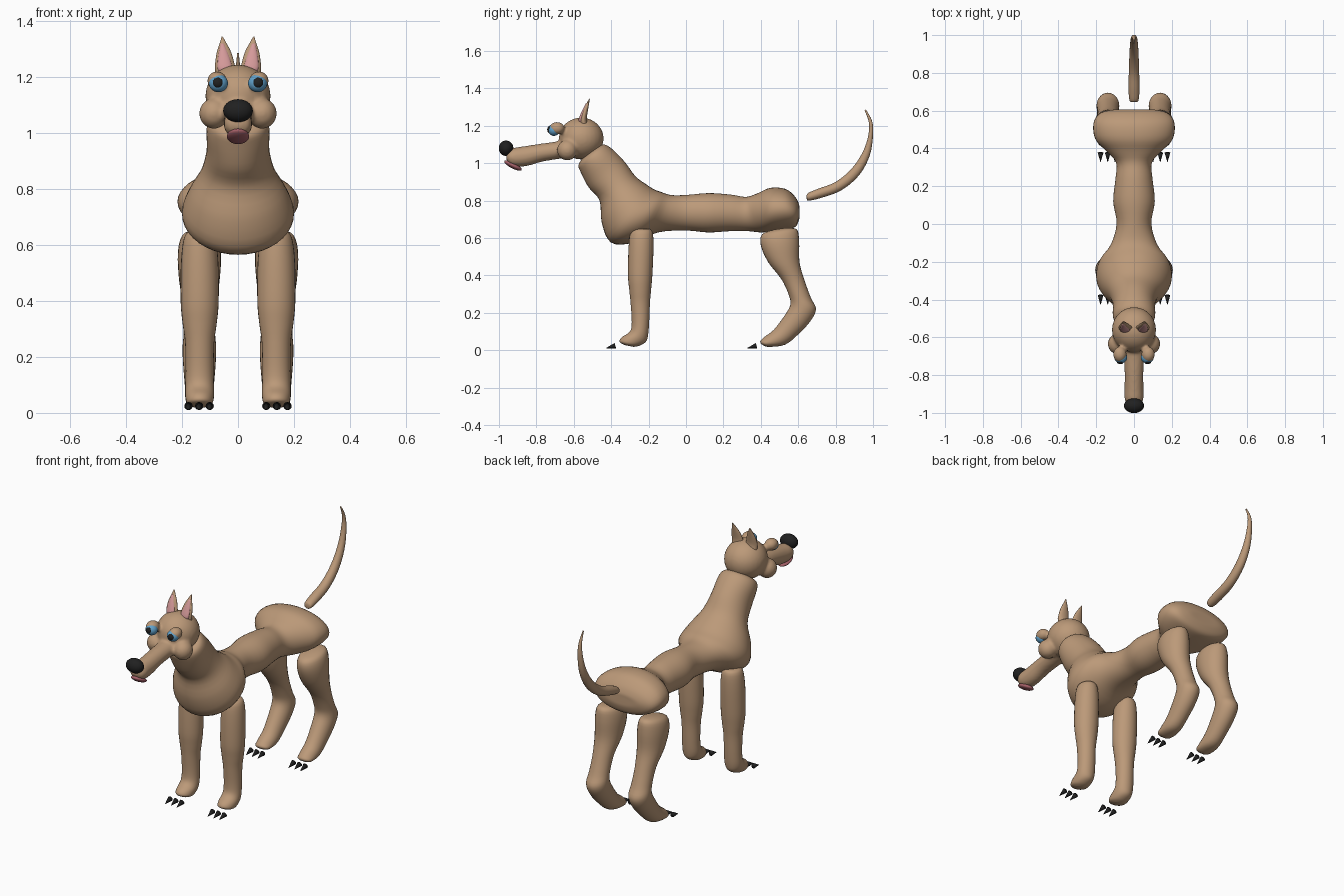
import bpy, bmesh, math
from mathutils import Matrix, Vector


def material(name, col):
    m = bpy.data.materials.new(name)
    m.diffuse_color = (*col, 1)
    return m


TAN = material("tan_coat", (0.5, 0.32, 0.19))
BLACK = material("black", (0.015, 0.015, 0.015))
PINK = material("pink_skin", (0.66, 0.32, 0.32))
LIP = material("lip_red", (0.38, 0.12, 0.14))
BLUE = material("eye_blue", (0.12, 0.36, 0.6))


def finish(name, bm, mat):
    bmesh.ops.recalc_face_normals(bm, faces=bm.faces)
    me = bpy.data.meshes.new(name)
    bm.to_mesh(me)
    bm.free()
    me.materials.append(mat)
    me.shade_smooth()
    ob = bpy.data.objects.new(name, me)
    bpy.context.collection.objects.link(ob)
    return ob


def catmull(a, b, c, d, t):
    return [0.5 * (2*q + (r-p)*t + (2*p-5*q+4*r-s)*t*t + (3*q-p-3*r+s)*t**3)
            for p, q, r, s in zip(a, b, c, d)]


def loft(bm, rows, cx=0, lean=0, n=28, sub=4):
    """Elliptical rings through rows of (y1, z1, y2, z2, half width)."""
    rows = [rows[0]] + rows + [rows[-1]]
    sm = [catmull(*rows[i:i+4], k/sub) for i in range(len(rows)-3) for k in range(sub)]
    sm.append(rows[-1])
    rings = []
    for j, (y1, z1, y2, z2, w) in enumerate(sm):
        x0 = cx + lean * j / (len(sm)-1)
        ring = []
        for k in range(n):
            a = 2*math.pi*k/n
            c, s = math.cos(a), math.sin(a)
            ring.append(bm.verts.new((x0 + w*s, (y1+y2)/2 + (y1-y2)/2*c,
                                      (z1+z2)/2 + (z1-z2)/2*c)))
        rings.append(ring)
    for r, q in zip(rings, rings[1:]):
        for k in range(n):
            bm.faces.new((r[k], r[(k+1) % n], q[(k+1) % n], q[k]))
    bm.faces.new(rings[0])
    bm.faces.new(rings[-1])


def ball(bm, loc, rad, tilt=0):
    bmesh.ops.create_uvsphere(bm, u_segments=28, v_segments=18, radius=1,
        matrix=Matrix.Translation(loc) @ Matrix.Rotation(tilt, 4, 'X')
        @ Matrix.Diagonal((*rad, 1)))


def loft_part(name, rows, mat, **kw):
    bm = bmesh.new()
    loft(bm, rows, **kw)
    return finish(name, bm, mat)


def ball_part(name, loc, rad, mat, tilt=0):
    bm = bmesh.new()
    ball(bm, loc, rad, tilt)
    return finish(name, bm, mat)


# Neck, chest, waist and rump in one skin
loft_part("body", [
    (-.49, 1.075, -.55, 1.03, .05), (-.445, 1.10, -.575, .99, .095),
    (-.40, 1.08, -.562, .95, .112), (-.33, 1.01, -.52, .87, .112),
    (-.27, .93, -.462, .80, .13), (-.21, .885, -.45, .68, .175),
    (-.17, .86, -.40, .575, .20), (-.13, .845, -.28, .575, .185),
    (-.08, .83, -.15, .63, .125), (0, .83, 0, .64, .092), (.12, .84, .12, .63, .11),
    (.24, .832, .24, .637, .098), (.32, .82, .33, .637, .095),
    (.38, .838, .40, .63, .15), (.45, .868, .45, .635, .205),
    (.53, .863, .53, .645, .215), (.58, .825, .585, .66, .185),
    (.603, .785, .605, .70, .12), (.606, .76, .607, .73, .05)], TAN, n=40)

# Head: skull, cheeks, eyelids and muzzle blended together
bm = bmesh.new()
loft(bm, [(-.58, 1.14, -.58, 1.04, .065), (-.68, 1.118, -.68, 1.023, .055),
          (-.78, 1.104, -.77, 1.008, .05), (-.87, 1.09, -.85, .985, .05),
          (-.93, 1.08, -.92, .982, .05), (-.955, 1.06, -.95, 1.0, .038),
          (-.962, 1.045, -.96, 1.02, .018)])
ball(bm, (0, -.56, 1.132), (.117, .12, .112))
for s in (-1, 1):
    ball(bm, (s*.086, -.635, 1.07), (.053, .055, .055))
    ball(bm, (s*.075, -.69, 1.187), (.036, .042, .034))
head = finish("head", bm, TAN)
rm = head.modifiers.new("blend", 'REMESH')
rm.mode = 'VOXEL'
rm.voxel_size = .008
rm.use_smooth_shade = True
sm = head.modifiers.new("soften", 'SMOOTH')
sm.iterations = 8

# Nose with nostrils, and lower lip
ball_part("nose", (0, -.962, 1.08), (.053, .039, .041), BLACK)
ball_part("lower_lip", (0, -.925, .988), (.04, .052, .016), LIP, math.radians(-27))

# Tail
loft_part("tail", [
    (.645, .828, .645, .812, .01), (.655, .842, .655, .80, .024),
    (.71, .865, .72, .814, .029), (.80, .90, .83, .855, .027),
    (.885, .97, .925, .935, .024), (.945, 1.06, .982, 1.04, .02),
    (.975, 1.15, 1.0, 1.15, .015), (.977, 1.22, .995, 1.225, .009),
    (.955, 1.282, .962, 1.287, .003)], TAN)

FRONT = [(-.26, .65, -.21, .65, .02), (-.295, .635, -.18, .635, .052),
         (-.307, .55, -.174, .55, .066), (-.31, .40, -.18, .40, .068),
         (-.303, .32, -.187, .32, .061), (-.296, .25, -.193, .25, .052),
         (-.29, .15, -.197, .15, .05), (-.30, .10, -.203, .08, .051),
         (-.345, .068, -.215, .045, .051), (-.355, .045, -.25, .024, .045),
         (-.33, .028, -.28, .018, .025)]
HIND = [(.47, .645, .54, .655, .025), (.407, .62, .593, .645, .062),
        (.40, .56, .605, .58, .077), (.44, .47, .607, .47, .072),
        (.51, .38, .635, .37, .057), (.548, .30, .668, .28, .056),
        (.558, .245, .695, .22, .06), (.53, .19, .665, .155, .058),
        (.47, .11, .60, .085, .052), (.42, .072, .53, .03, .05),
        (.398, .05, .45, .018, .042), (.40, .035, .42, .022, .018)]
EAR = [(-.565, 1.20, -.525, 1.21, .036), (-.567, 1.235, -.53, 1.24, .036),
       (-.55, 1.285, -.523, 1.29, .026), (-.531, 1.322, -.517, 1.325, .011),
       (-.517, 1.344, -.514, 1.345, .002)]
INNER = [(-.572, 1.215, -.55, 1.22, .024), (-.574, 1.235, -.552, 1.24, .026),
         (-.556, 1.28, -.535, 1.285, .018), (-.535, 1.32, -.523, 1.322, .006)]

# Mirrored parts: legs, claws, ears, eyes
for side, s in (("right", -1), ("left", 1)):
    for part, rows, cx, cy in (("front", FRONT, .137, -.402), ("hind", HIND, .138, .353)):
        loft_part(f"{part}_leg_{side}", rows, TAN, cx=s*cx)
        for i in (-1, 0, 1):
            bm = bmesh.new()
            bmesh.ops.create_cone(bm, cap_ends=True, segments=12, radius1=.015,
                radius2=.001, depth=.05,
                matrix=Matrix.Translation((s*.139 + i*.038, cy, .018))
                @ Matrix.Rotation(math.radians(105), 4, 'X'))
            finish(f"{part}_claw_{side}_{i+2}", bm, BLACK)
    loft_part(f"ear_{side}", EAR, TAN, cx=s*.043, lean=s*.014)
    loft_part(f"inner_ear_{side}", INNER, PINK, cx=s*.043, lean=s*.013)
    ball_part(f"eye_{side}", (s*.07, -.706, 1.178), (.034, .032, .032), BLUE)
    ball_part(f"pupil_{side}", (s*.072, -.731, 1.18), (.018, .011, .018), BLACK)
